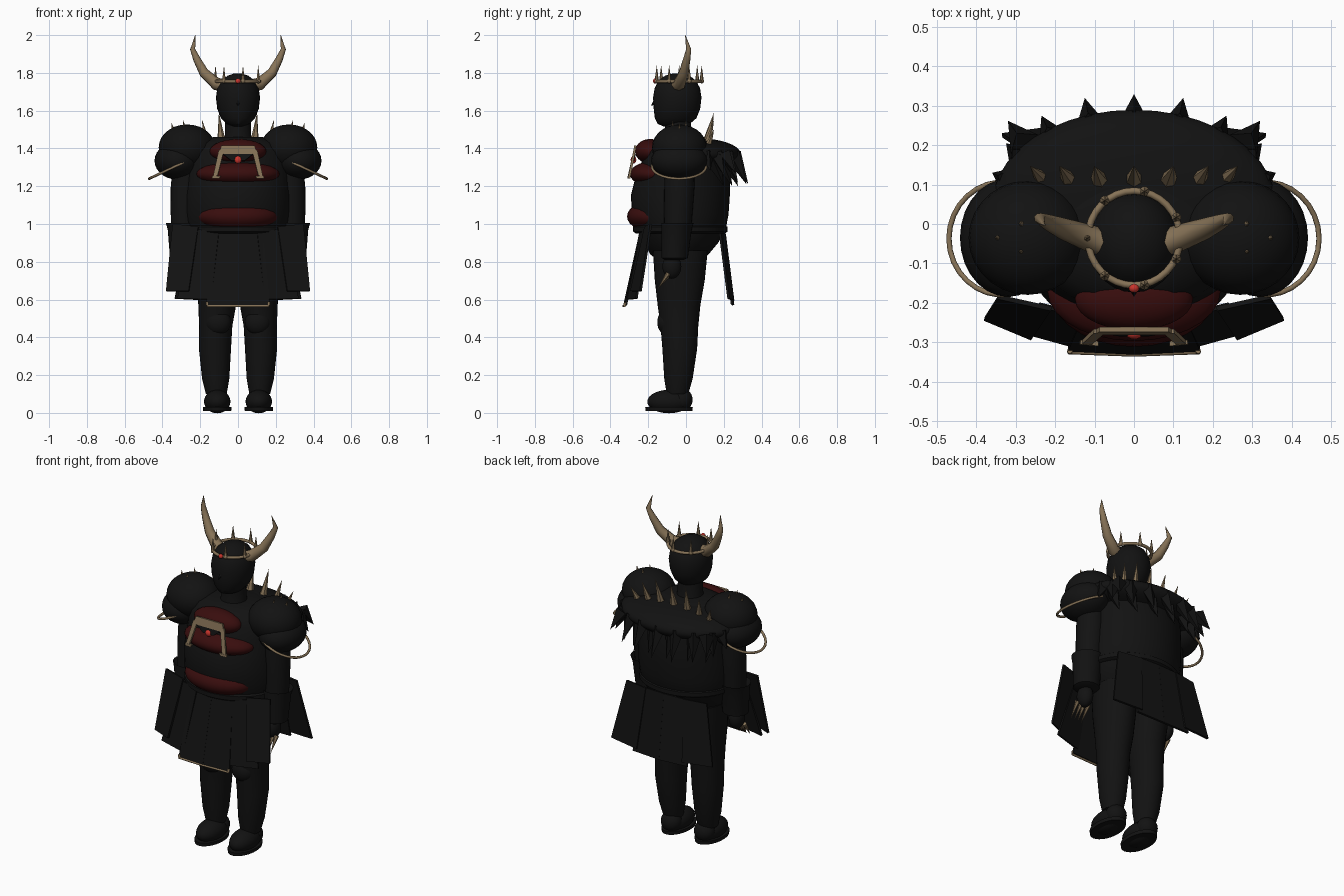
import bpy, bmesh, math
from mathutils import Vector, Matrix


def material(name, rgb):
    m = bpy.data.materials.new(name)
    m.diffuse_color = (*rgb, 1)
    return m


BLACK = material("black armour", (0.006, 0.006, 0.006))
GOLD = material("dull bone gold", (0.24, 0.17, 0.095))
RED = material("dark red", (0.04, 0.004, 0.004))
GEM = material("bright red", (0.6, 0.035, 0.025))


def finish(name, bm, mat, smooth=True):
    bmesh.ops.recalc_face_normals(bm, faces=bm.faces)
    me = bpy.data.meshes.new(name)
    bm.to_mesh(me)
    bm.free()
    me.materials.append(mat)
    ob = bpy.data.objects.new(name, me)
    bpy.context.collection.objects.link(ob)
    if smooth:
        bpy.context.view_layer.objects.active = ob
        ob.select_set(True)
        bpy.ops.object.shade_smooth_by_angle(angle=math.radians(40))
        ob.select_set(False)
    return ob


def ball(name, c, r, mat=BLACK, seg=28):
    bm = bmesh.new()
    bmesh.ops.create_uvsphere(bm, u_segments=seg, v_segments=seg // 2, radius=1)
    bmesh.ops.transform(bm, matrix=Matrix.Translation(c) @ Matrix.Diagonal((*r, 1)), verts=bm.verts)
    return finish(name, bm, mat)


def loft(name, rings, mat=BLACK, n=28):
    """Stack of ellipses: (x, y, z, rx, ry)."""
    bm = bmesh.new()
    loops = [[bm.verts.new((x + rx * math.cos(2 * math.pi * i / n),
                            y + ry * math.sin(2 * math.pi * i / n), z)) for i in range(n)]
             for x, y, z, rx, ry in rings]
    for a, b in zip(loops, loops[1:]):
        for i in range(n):
            bm.faces.new((a[i], a[(i + 1) % n], b[(i + 1) % n], b[i]))
    bm.faces.new(loops[0][::-1])
    bm.faces.new(loops[-1])
    return finish(name, bm, mat)


def spike(name, base, tip, r, mat=GOLD, n=6):
    base, tip = Vector(base), Vector(tip)
    d = tip - base
    bm = bmesh.new()
    bmesh.ops.create_cone(bm, cap_ends=True, segments=n, radius1=r, radius2=0, depth=d.length)
    rot = d.to_track_quat('Z', 'Y').to_matrix().to_4x4()
    bmesh.ops.transform(bm, matrix=Matrix.Translation((base + tip) / 2) @ rot, verts=bm.verts)
    return finish(name, bm, mat, n > 4)


def tube(name, pts, r, mat=GOLD, radii=None, cyclic=False):
    cu = bpy.data.curves.new(name, 'CURVE')
    cu.dimensions = '3D'
    cu.bevel_depth = r
    cu.bevel_resolution = 2
    cu.use_fill_caps = True
    sp = cu.splines.new('POLY')
    sp.points.add(len(pts) - 1)
    sp.use_cyclic_u = cyclic
    for i, p in enumerate(pts):
        sp.points[i].co = (*p, 1)
        sp.points[i].radius = radii[i] if radii else 1
    cu.materials.append(mat)
    ob = bpy.data.objects.new(name, cu)
    bpy.context.collection.objects.link(ob)
    return ob


def plate(name, corners, mat=BLACK, t=0.012):
    bm = bmesh.new()
    bm.faces.new([bm.verts.new(c) for c in corners])
    ob = finish(name, bm, mat, False)
    s = ob.modifiers.new("thickness", 'SOLIDIFY')
    s.thickness = t
    s.offset = 0
    return ob


# torso and belly
loft("torso", [(0, -.03, .80, .16, .11), (0, -.035, .84, .21, .155), (0, -.025, .90, .25, .195),
               (0, -.025, .97, .275, .235), (0, -.03, 1.05, .285, .255), (0, -.03, 1.15, .285, .262),
               (0, -.02, 1.23, .28, .252), (0, -.01, 1.31, .28, .228), (0, -.01, 1.38, .27, .215),
               (0, -.02, 1.43, .22, .175), (0, -.03, 1.46, .13, .11)], n=40)
loft("belt", [(0, -.03, .95, .27, .235), (0, -.03, .96, .285, .25),
              (0, -.03, .985, .285, .25), (0, -.03, .995, .27, .235)], n=40)

# red padded plates on the front
ball("upper_chest_plate", (0, -.19, 1.385), (.15, .08, .065), RED)
ball("middle_chest_plate", (0, -.17, 1.265), (.22, .127, .068), RED)
ball("belly_plate", (0, -.165, 1.04), (.215, .147, .085), RED)

# gold chest frame with gem
plate("frame_bar", [(-.088, -.268, 1.415), (.088, -.268, 1.415), (.102, -.276, 1.37), (-.102, -.276, 1.37)], GOLD)
plate("frame_web", [(-.08, -.272, 1.37), (.08, -.272, 1.37), (.035, -.28, 1.335), (-.035, -.28, 1.335)], BLACK)
ball("chest_gem", (0, -.278, 1.34), (.02, .015, .02), GEM, 16)

# neck, head, nose and jaw
loft("neck", [(0, -.04, 1.42, .085, .085), (0, -.04, 1.47, .07, .07), (0, -.045, 1.57, .068, .07)])
loft("head", [(0, -.07, 1.515, .03, .045), (0, -.065, 1.53, .062, .085), (0, -.055, 1.56, .09, .11),
              (0, -.048, 1.61, .11, .123), (0, -.046, 1.67, .117, .128), (0, -.046, 1.72, .109, .12),
              (0, -.046, 1.76, .087, .098), (0, -.046, 1.785, .055, .065), (0, -.046, 1.798, .018, .02)])
spike("nose", (0, -.155, 1.655), (0, -.185, 1.625), .018, BLACK)

# crown ring, points and gem
ring = [(.117 * math.cos(a), -.036 + .12 * math.sin(a), 1.755) for a in
        [2 * math.pi * i / 32 for i in range(32)]]
tube("crown_ring", ring, .009, cyclic=True)
for i in range(7):
    a = math.pi + 2 * math.pi * i / 7
    x, y = .119 * math.cos(a), -.036 + .122 * math.sin(a)
    ball("crown_knob", (x, y, 1.757), (.013, .013, .013), GOLD, 10)
    spike("crown_point", (x, y, 1.76), (x, y, 1.84), .011)
ball("crown_gem", (0, -.163, 1.757), (.014, .012, .014), GEM, 14)

# fur mantle over the back with hanging tufts
ball("mantle", (0, .05, 1.37), (.36, .24, .085), BLACK, 40)
tufts = [(0, .33, 1.21), (.125, .32, 1.21), (.235, .275, 1.22), (.32, .262, 1.27), (.325, .205, 1.25), (.36, .13, 1.28)]
for k, (x, y, z) in enumerate(tufts):
    for s in ((1,) if x == 0 else (1, -1)):
        spike("mantle_tuft", (s * x * .87, .05 + (y - .05) * .72, 1.37), (s * x, y, z), .042, BLACK, 4)
for x, y, z in [(.06, .275, 1.2), (.18, .245, 1.2), (.27, .2, 1.2)]:
    for s in (1, -1):
        spike("lower_tuft", (s * x, y - .06, 1.35), (s * x, y, z), .045, BLACK, 4)

# row of gold spikes on the mantle
for x, base, tip in [(0, 1.44, 1.59), (.088, 1.44, 1.59), (.165, 1.42, 1.55), (.23, 1.40, 1.50)]:
    for s in ((1,) if x == 0 else (1, -1)):
        spike("mantle_spike", (s * x, .112, base), (s * x * 1.15, .148, tip), .022)

for s in (1, -1):
    # horns
    tube("horn", [(s * .085, -.045, 1.735), (s * .115, -.035, 1.742), (s * .18, -.012, 1.80),
                  (s * .218, .004, 1.872), (s * .24, .014, 1.925), (s * .226, -.004, 2.0)],
         .034, radii=[1, 1, .8, .6, .42, .03])
    # chest frame legs
    plate("frame_leg", [(s * .102, -.272, 1.39), (s * .074, -.272, 1.39),
                        (s * .108, -.302, 1.255), (s * .132, -.30, 1.25)], GOLD)
    plate("frame_foot", [(s * .136, -.30, 1.255), (s * .09, -.304, 1.255),
                         (s * .10, -.304, 1.24), (s * .138, -.30, 1.24)], GOLD)
    # layered shoulder armour with rim and studs
    ball("shoulder_dome", (s * .27, -.035, 1.405), (.15, .145, .122))
    ball("shoulder_lower", (s * .32, -.035, 1.335), (.122, .15, .1))
    arc = []
    for i in range(19):
        a = math.radians(-110 + 220 * i / 18)
        x = .335 + .135 * math.cos(a)
        arc.append((s * x, -.037 + .143 * math.sin(a), 1.32 - (x - .3) * .47))
    tube("shoulder_rim", arc, .007)
    for x, y, z in [(.345, -.035, 1.5), (.285, 0, 1.515), (.285, -.07, 1.51)]:
        spike("shoulder_stud", (s * x, y, z), (s * (x + .006), y, z + .035), .008)
    # arms, bracers, hands and claws
    loft("upper_arm", [(s * .27, -.035, 1.36, .07, .075), (s * .28, -.035, 1.2, .076, .08),
                       (s * .283, -.04, 1.08, .074, .076), (s * .285, -.045, .95, .068, .07)])
    loft("bracer", [(s * .29, -.045, .96, .07, .07), (s * .292, -.045, 1.005, .09, .085),
                    (s * .29, -.05, .97, .082, .08), (s * .288, -.06, .82, .072, .07),
                    (s * .287, -.062, .81, .05, .05)])
    ball("hand", (s * .285, -.075, .775), (.042, .05, .065))
    for k in range(4):
        x = s * (.25 + .024 * k)
        spike("claw", (x, -.085 - .008 * (k % 2), .74), (x, -.15, .655), .013)
    # legs, knees and feet
    loft("leg", [(s * .115, -.045, .10, .055, .057), (s * .118, -.04, .18, .072, .075),
                 (s * .122, -.033, .34, .085, .092), (s * .118, -.035, .46, .088, .1),
                 (s * .11, -.037, .57, .1, .113), (s * .112, -.033, .70, .108, .132),
                 (s * .115, -.03, .86, .11, .145)])
    ball("knee_guard", (s * .105, -.1, .48), (.068, .052, .068))
    ball("boot", (s * .11, -.09, .06), (.07, .115, .062))
    ball("heel", (s * .11, -.02, .07), (.06, .055, .06))
    loft("sole", [(s * .11, -.09, .01, .074, .124), (s * .11, -.09, .03, .076, .126)])
    # skirt panels, front and back
    plate("front_skirt_centre", [(0, -.24, .96), (s * .13, -.232, .96), (s * .168, -.318, .57), (0, -.326, .57)])
    plate("front_skirt_middle", [(s * .10, -.24, .965), (s * .24, -.205, .97), (s * .32, -.262, .605), (s * .14, -.312, .6)])
    plate("front_skirt_outer", [(s * .21, -.215, .985), (s * .345, -.185, 1.0), (s * .38, -.24, .645), (s * .26, -.29, .645)])
    plate("back_skirt_centre", [(0, .205, .95), (s * .15, .2, .95), (s * .18, .243, .575), (0, .25, .57)])
    plate("back_skirt_outer", [(s * .12, .205, .95), (s * .265, .18, .95), (s * .335, .225, .605), (s * .15, .25, .595)])
    # skirt hem ends
    tube("hem_end", [(s * .163, -.325, .568), (s * .163, -.322, .585)], .007)
tube("skirt_hem", [(-.165, -.325, .566), (0, -.331, .566), (.165, -.325, .566)], .006)
